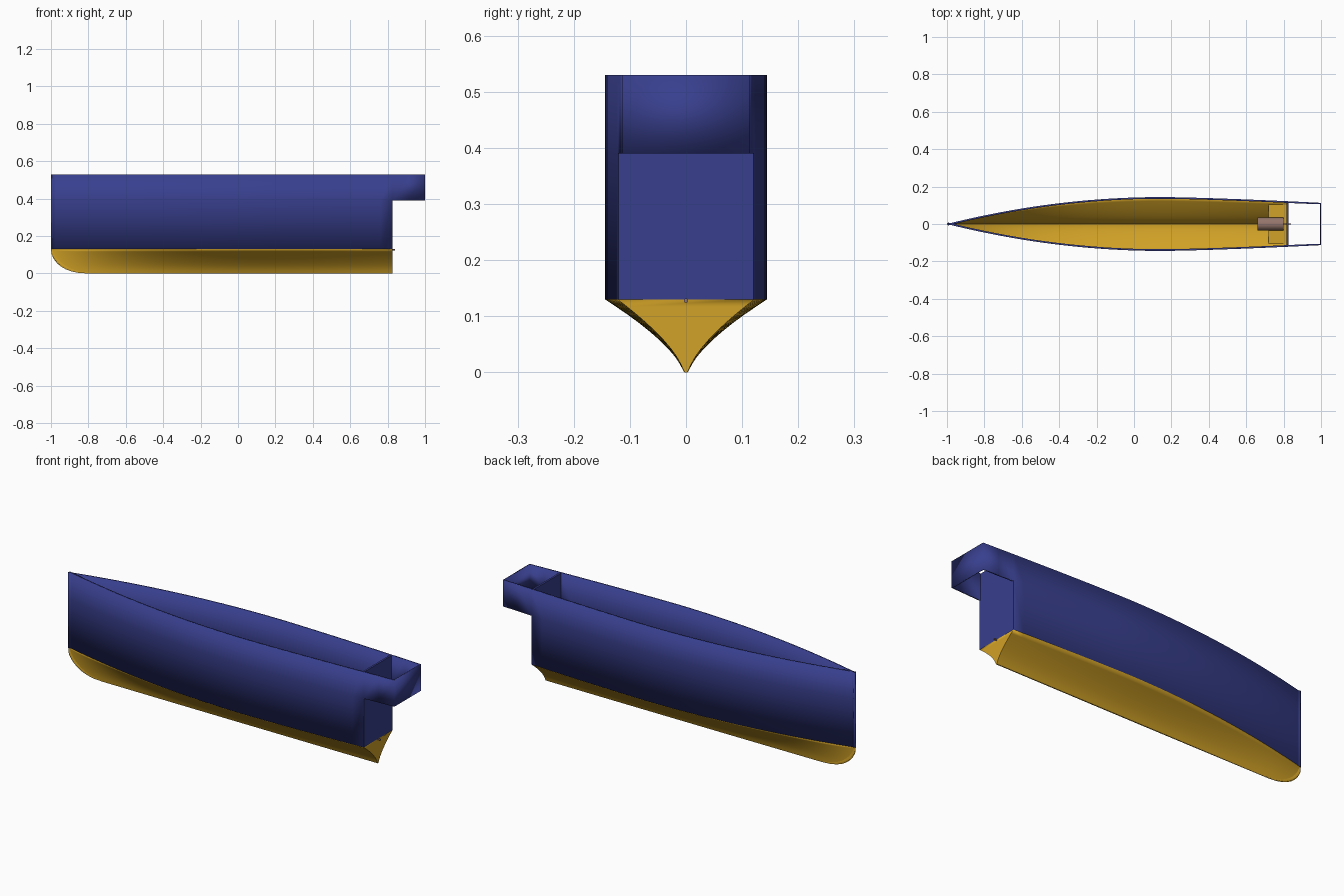
import bpy, bmesh, math

if "Cube" in bpy.data.objects:
    bpy.data.objects.remove(bpy.data.objects["Cube"])

BASE, STEP, TOP = 0.13, 0.39, 0.53      # hull seam, overhang underside, rim
STERN, END, BEAM = 0.825, 1.0, 0.144


def material(name, rgb):
    m = bpy.data.materials.new(name)
    m.diffuse_color = (*rgb, 1)
    m.use_nodes = True
    m.node_tree.nodes["Principled BSDF"].inputs["Base Color"].default_value = m.diffuse_color
    return m


BLUE = material("navy blue", (0.040, 0.050, 0.270))
GOLD = material("golden yellow", (0.640, 0.360, 0.020))
BROWN = material("motor brown", (0.300, 0.180, 0.150))


def half_width(x):
    if x < 0.15:
        return BEAM * (1 - ((0.15 - x) / 1.15) ** 2)
    return BEAM - 0.031 * ((x - 0.15) / 0.85) ** 1.4


def keel(x):
    s = max(0, (-0.8 - x) / 0.2)
    return BASE * (1 - (1 - min(1, s) ** 2.3) ** 0.5)


# flared section: (height fraction, width fraction)
SECTION = [(0, 0.02), (0.05, 0.045), (0.12, 0.08), (0.22, 0.14), (0.33, 0.225), (0.45, 0.335),
           (0.57, 0.46), (0.68, 0.585), (0.79, 0.72), (0.9, 0.865), (1, 1)]
STATIONS = [-1, -0.997, -0.99, -0.98, -0.965, -0.945, -0.92, -0.89, -0.85]
STATIONS += [-0.8 + i * (STERN + 0.8) / 26 for i in range(27)]


def finish(bm, name, mat, wall=0, angle=30):
    bmesh.ops.remove_doubles(bm, verts=bm.verts, dist=1e-5)
    bmesh.ops.recalc_face_normals(bm, faces=bm.faces)
    me = bpy.data.meshes.new(name)
    bm.to_mesh(me)
    bm.free()
    me.materials.append(mat)
    ob = bpy.data.objects.new(name, me)
    bpy.context.collection.objects.link(ob)
    bpy.context.view_layer.objects.active = ob
    ob.select_set(True)
    bpy.ops.object.shade_smooth_by_angle(angle=math.radians(angle))
    ob.select_set(False)
    if wall:
        mod = ob.modifiers.new("wall", "SOLIDIFY")
        mod.thickness = wall
        mod.offset = -1
    return ob


def sheet(bm, rows):
    """Skin a grid of points given row by row."""
    grid = [[bm.verts.new(p) for p in row] for row in rows]
    for a, b in zip(grid, grid[1:]):
        for i in range(len(a) - 1):
            bm.faces.new((a[i], a[i + 1], b[i + 1], b[i]))


def box(name, mat, x0, x1, w0, w1, z0, z1):
    """Block across the hull, with a half-width at each end."""
    bm = bmesh.new()
    rows = [[(x, s * w, z) for s, z in ((-1, z0), (1, z0), (1, z1), (-1, z1), (-1, z0))]
            for x, w in ((x0, w0), (x1, w1))]
    sheet(bm, rows)
    for x, w in ((x0, w0), (x1, w1)):
        sheet(bm, [[(x, -w, z0), (x, w, z0)], [(x, -w, z1), (x, w, z1)]])
    return finish(bm, name, mat)


def cylinder(name, mat, x0, x1, r, z, sides):
    bm = bmesh.new()
    bmesh.ops.create_cone(bm, cap_ends=True, segments=sides, radius1=r, radius2=r, depth=x1 - x0)
    for v in bm.verts:
        v.co = ((x0 + x1) / 2 + v.co.z, v.co.x, z + v.co.y)
    return finish(bm, name, mat)


def section(x):
    """Port-to-starboard points of the flared lower hull."""
    k, w = keel(x), half_width(x)
    side = [(x, w * f, k + (BASE - k) * t) for t, f in SECTION]
    return [(px, -py, pz) for px, py, pz in reversed(side)] + side


# lower hull with its stern cap
bm = bmesh.new()
sheet(bm, [section(x) for x in STATIONS])
stern = section(STERN)
n = len(SECTION)
sheet(bm, [[stern[n - 1 - i], stern[n + i]] for i in range(n)])
bmesh.ops.remove_doubles(bm, verts=bm.verts, dist=1e-5)
bmesh.ops.dissolve_degenerate(bm, edges=bm.edges, dist=1e-6)
lower = finish(bm, "lower_hull", GOLD, 0.004)

# side walls running aft into the open overhang
bm = bmesh.new()
for s in (-1, 1):
    sheet(bm, [[(x, s * half_width(x), z) for z in (BASE, STEP, TOP)] for x in STATIONS])
    sheet(bm, [[(x, s * half_width(x), z) for z in (STEP, TOP)] for x in (STERN, 0.91, END)])
w = half_width(END)
sheet(bm, [[(END, -w, STEP), (END, w, STEP)], [(END, -w, TOP), (END, w, TOP)]])
finish(bm, "upper_hull_walls", BLUE, 0.009)

# transom wall in front of the overhang
box("transom", BLUE, STERN - 0.01, STERN, half_width(STERN - 0.01) - 0.001,
    half_width(STERN) - 0.001, BASE, TOP)

# motor bed: solid fill of the stern following the section
bm = bmesh.new()
bed = []
for x in (0.72, STERN - 0.003):
    pts = [(x, half_width(x) * f - 0.001, BASE * t + 0.002) for t, f in SECTION[:10]]
    bed.append([(a, -b, c) for a, b, c in reversed(pts)] + pts)
    sheet(bm, [[bed[-1][9 - i], bed[-1][10 + i]] for i in range(10)])
sheet(bm, [row + row[:1] for row in bed])
finish(bm, "motor_bed", GOLD)

# motor and its shaft through the transom
cylinder("motor", BROWN, 0.66, 0.80, 0.035, 0.128, 32)
cylinder("motor_shaft", BROWN, 0.80, 0.84, 0.004, 0.128, 12)
